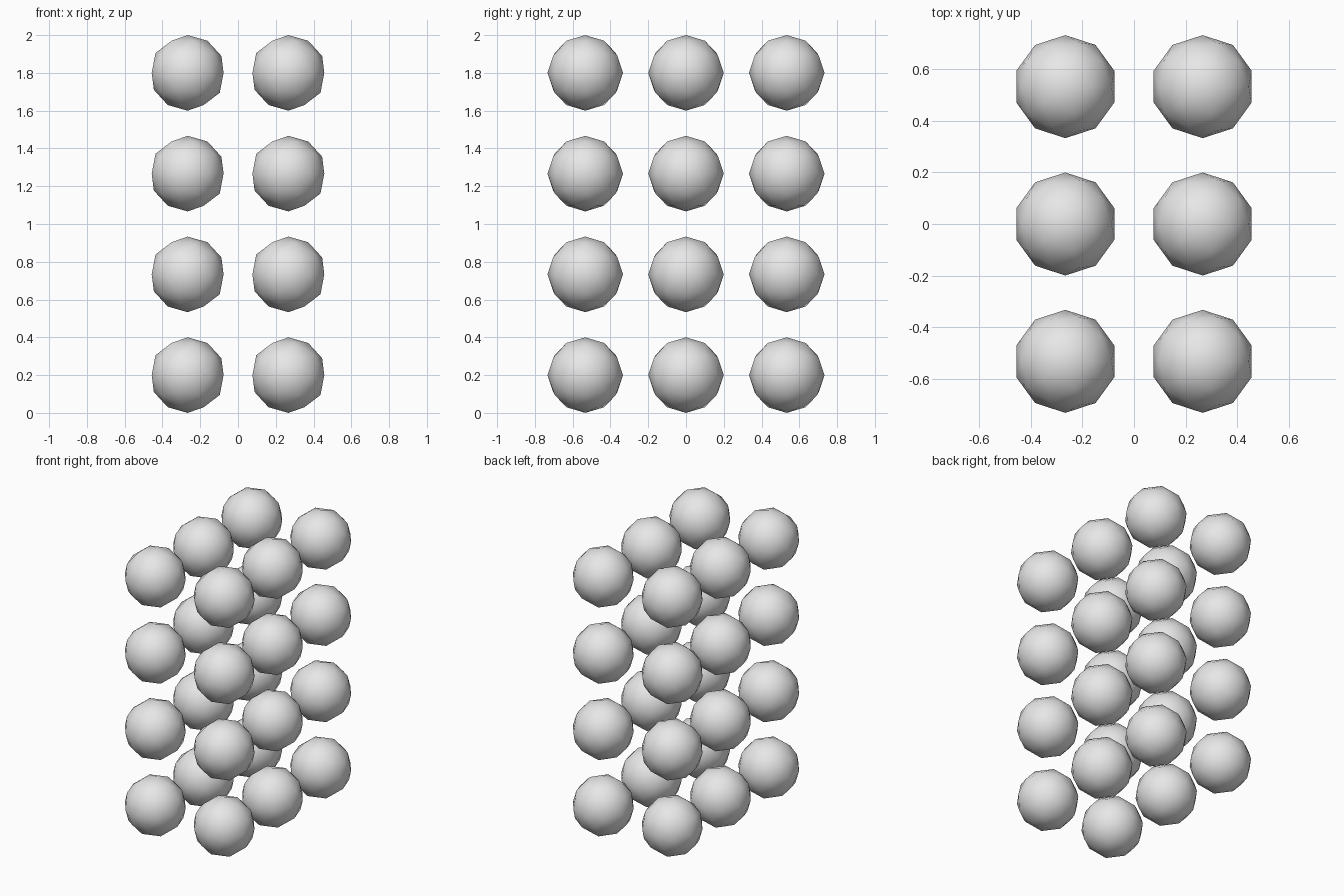
import bpy

default = bpy.data.objects.get("Cube")
if default:
    bpy.data.objects.remove(default, do_unlink=True)

RADIUS = 0.2
STEP = 1.6 / 3            # distance between neighbouring balls
COUNTS = (2, 3, 4)        # balls along x, y and z

# Plain light grey
grey = bpy.data.materials.new("light_grey")
grey.use_nodes = True
colour = (0.8, 0.8, 0.8, 1)
grey.diffuse_color = colour
grey.node_tree.nodes["Principled BSDF"].inputs["Base Color"].default_value = colour

# One faceted ball with smooth shading, shared by the whole lattice
bpy.ops.mesh.primitive_ico_sphere_add(subdivisions=2, radius=RADIUS)
first = bpy.context.object
bpy.ops.object.shade_smooth()
ball_mesh = first.data
ball_mesh.name = "ball"
ball_mesh.materials.append(grey)
bpy.data.objects.remove(first, do_unlink=True)


def centred(index, count):
    return (index - (count - 1) / 2) * STEP


# Lattice of separate balls
nx, ny, nz = COUNTS
for k in range(nz):
    for j in range(ny):
        for i in range(nx):
            side = ("right", "left")[i]
            row = ("front", "middle", "back")[j]
            ball = bpy.data.objects.new(f"ball_{side}_{row}_level_{k + 1}", ball_mesh)
            ball.location = (centred(i, nx), centred(j, ny), RADIUS + k * STEP)
            bpy.context.collection.objects.link(ball)
